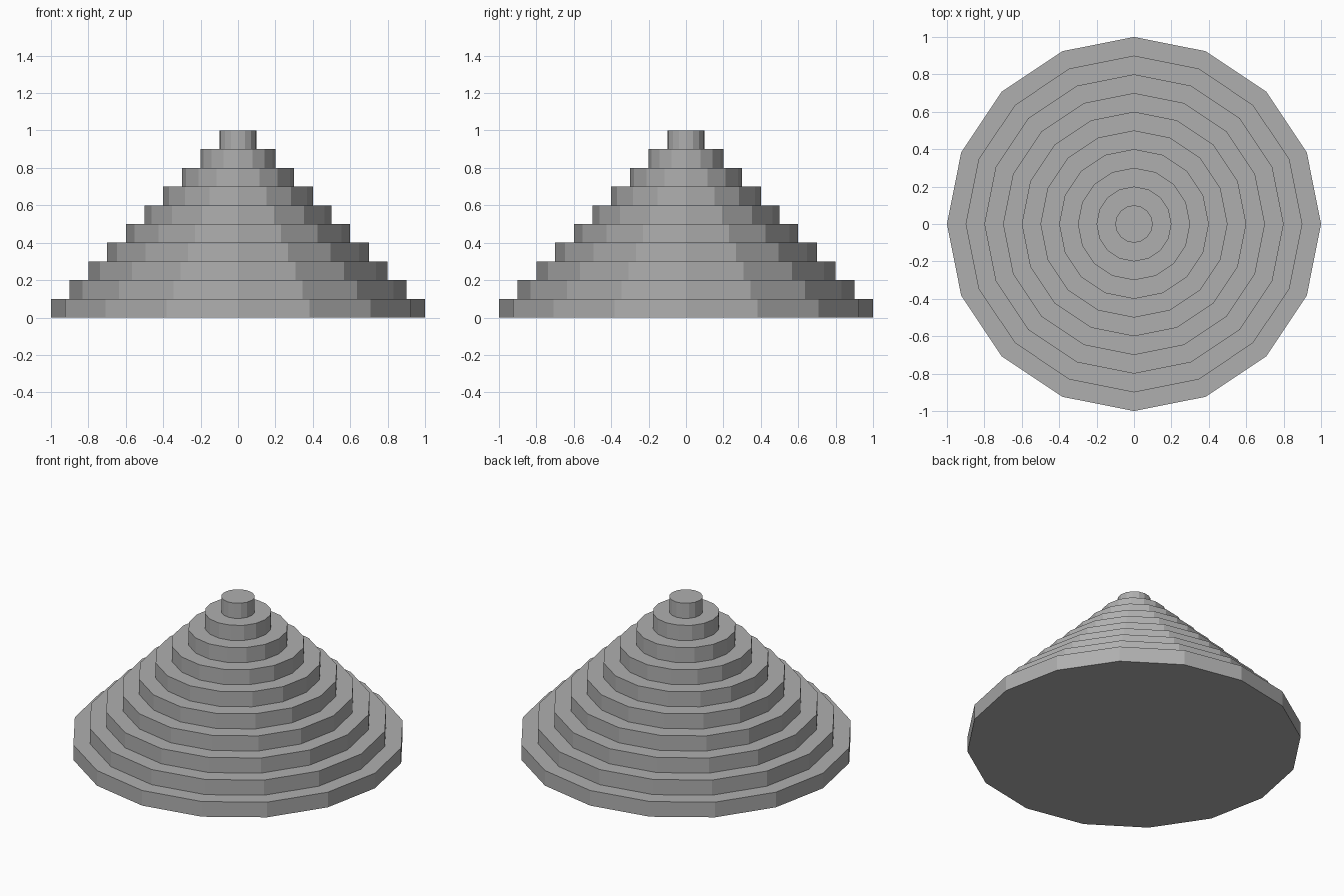
import bpy

if "Cube" in bpy.data.objects:
    bpy.data.objects.remove(bpy.data.objects["Cube"])

TIERS = 10
STEP = 0.1
SIDES = 16

# Dark grey for all tiers
grey = bpy.data.materials.new("dark_grey")
grey.diffuse_color = (0.43, 0.43, 0.43, 1.0)
grey.use_nodes = True
grey.node_tree.nodes["Principled BSDF"].inputs["Base Color"].default_value = grey.diffuse_color

# Stack of 16-sided discs, each one step narrower than the one below
for i in range(TIERS):
    bpy.ops.mesh.primitive_cylinder_add(
        vertices=SIDES,
        radius=1.0 - i * STEP,
        depth=STEP,
        location=(0, 0, (i + 0.5) * STEP),
    )
    tier = bpy.context.object
    tier.name = f"tier_{i + 1}"
    tier.data.materials.append(grey)
